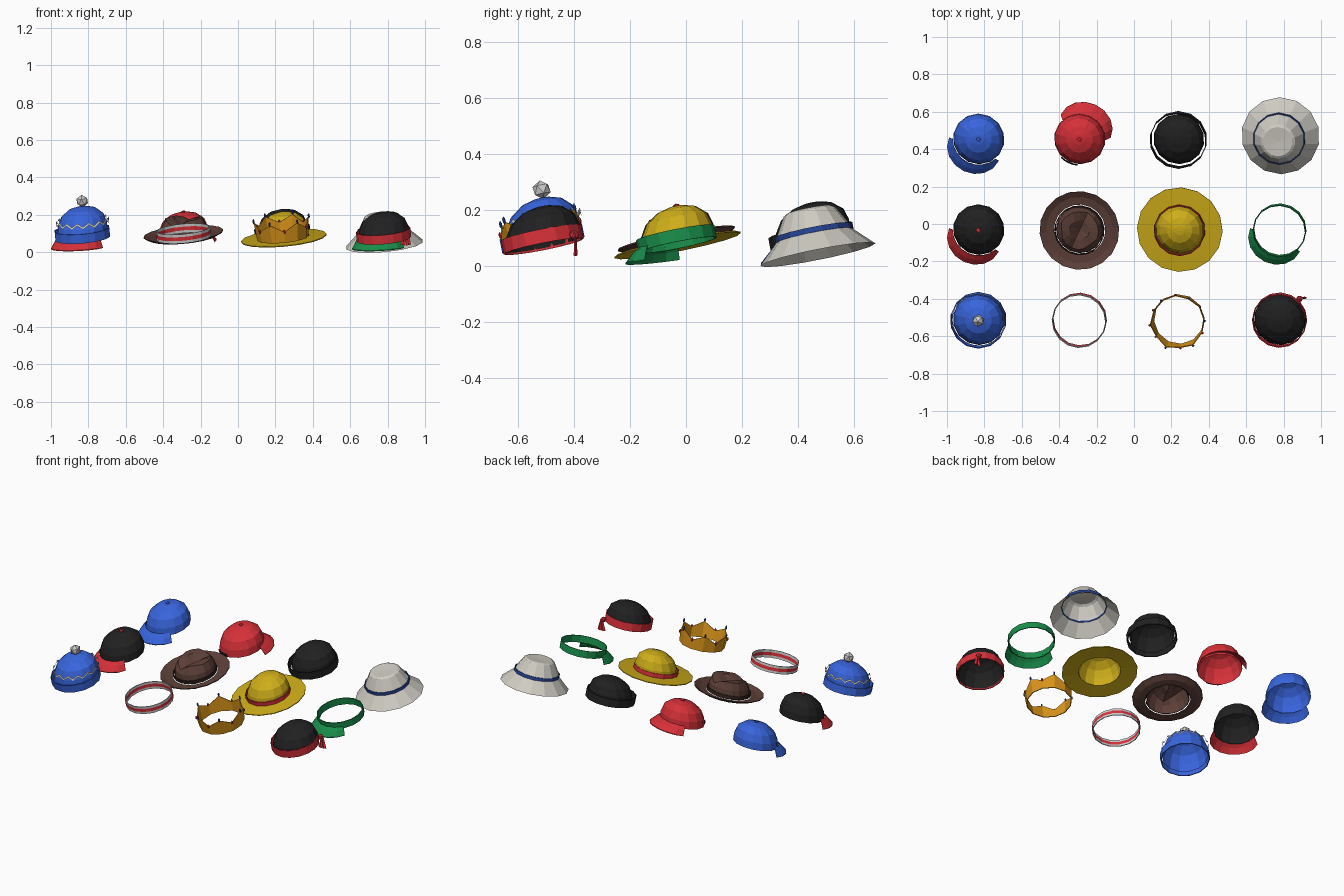
import bpy, bmesh
from math import sin, cos, pi, radians
from mathutils import Matrix, Vector

if "Cube" in bpy.data.objects:
    bpy.data.objects.remove(bpy.data.objects["Cube"])

COLORS = dict(blue=(.04, .13, .72), red=(.68, .03, .04), black=(.015, .015, .016),
              brown=(.11, .05, .04), gold=(.62, .42, .01), amber=(.7, .3, .01),
              green=(.01, .27, .07), white=(.8, .8, .8), cream=(.62, .6, .54),
              navy=(.02, .06, .32), darkbrown=(.03, .015, .01))
MATS = {}
for n, c in COLORS.items():
    MATS[n] = bpy.data.materials.new(n)
    MATS[n].diffuse_color = (*c, 1)


def place(x, y, z=.075):
    # every hat is turned and tipped towards its front
    return Matrix.Translation((x, y, z)) @ Matrix.Rotation(radians(-25), 4, 'Z') @ Matrix.Rotation(radians(12.3), 4, 'X')


def finish(name, bm, color, M):
    bmesh.ops.remove_doubles(bm, verts=bm.verts, dist=1e-5)
    bmesh.ops.recalc_face_normals(bm, faces=bm.faces)
    me = bpy.data.meshes.new(name)
    bm.to_mesh(me)
    bm.free()
    me.materials.append(MATS[color])
    ob = bpy.data.objects.new(name, me)
    ob.matrix_world = M
    bpy.context.collection.objects.link(ob)
    return ob


def lathe(name, prof, color, M, n=14, a0=0., a1=2 * pi, shear=0., closed=False, tweak=None):
    bm = bmesh.new()
    rows = []
    for i in range(n + 1):
        a = a0 + (a1 - a0) * i / n
        row = []
        for r, z in prof:
            p = Vector((r * sin(a), -r * cos(a) + shear * z, z))
            row.append(bm.verts.new(tweak(p) if tweak else p))
        rows.append(row)
    m = len(prof)
    for i in range(n):
        for j in range(m if closed else m - 1):
            k = (j + 1) % m
            q = [rows[i][j], rows[i + 1][j], rows[i + 1][k], rows[i][k]]
            if prof[j][0] == 0:
                q = [q[0], q[2], q[3]]
            elif prof[k][0] == 0:
                q = q[:3]
            bm.faces.new(q)
    if closed and a1 - a0 < 6.2:
        bm.faces.new(rows[0])
        bm.faces.new(rows[-1])
    return finish(name, bm, color, M)


def ring(name, r, z0, z1, color, M, t=.005, **kw):
    return lathe(name, [(r, z0), (r, z1), (r - t, z1), (r - t, z0)], color, M, closed=True, **kw)


def dome(name, r, h, color, M, z=0., shear=.18):
    prof = [(r * a, z + h * b) for a, b in ((1, 0), (.97, .33), (.83, .66), (.52, .9), (.2, .985), (0, 1))]
    return lathe(name, prof, color, M, shear=shear)


def ball(name, r, p, color, M, sub=1, s=(1, 1, 1)):
    bm = bmesh.new()
    bmesh.ops.create_icosphere(bm, subdivisions=sub, radius=r,
                               matrix=Matrix.Translation(p) @ Matrix.Diagonal((*s, 1)))
    return finish(name, bm, color, M)


def visor(name, color, M, back=False):
    # curved peak between the head circle and a longer outer arc
    bm = bmesh.new()
    rows, n = [], 8
    f = -1 if back else 1
    for i in range(n + 1):
        t = -1 + 2 * i / n
        a, b = t * radians(66), t * pi / 2
        inner = Vector((.138 * sin(a) * f, -.138 * cos(a) * f, .018))
        outer = Vector((.147 * sin(b) * f, (-.07 - .13 * cos(b)) * f, -.034 + .01 * cos(b)))
        mid = inner.lerp(outer, .5) + Vector((0, 0, .004))
        d = Vector((0, 0, -.005))
        rows.append([bm.verts.new(p) for p in (inner, mid, outer, outer + d, mid + d, inner + d)])
    for p, q in zip(rows, rows[1:]):
        for j in range(6):
            k = (j + 1) % 6
            bm.faces.new((p[j], q[j], q[k], p[k]))
    bm.faces.new(rows[0])
    bm.faces.new(rows[-1])
    return finish(name, bm, color, M)


X = (-.83, -.29, .24, .78)
Y = (.455, -.03, -.51)

# Peaked caps, the red one worn backwards
for label, x, y, c, pc, back in (('blue_cap', X[0], Y[0], 'blue', 'blue', False),
                                 ('black_cap', X[0], Y[1], 'black', 'red', False),
                                 ('red_cap', X[1], Y[0], 'red', 'red', True)):
    M = place(x, y)
    dome(label + '_crown', .138, .137, c, M)
    visor(label + '_peak', pc, M, back)
    ball(label + '_button', .014, (0, .025, .138), pc, M, s=(1, 1, .6))
ring('red_cap_strap', .143, 0, .018, 'black', place(X[1], Y[0]), n=4, a0=-.35, a1=.35)

# Round black hat with a turned-up cuff
M = place(X[2], Y[0])
dome('round_hat_crown', .137, .125, 'black', M, z=.025)
ring('round_hat_cuff', .153, .005, .055, 'black', M)

# Bucket hat
M = place(X[3], Y[0] + .01)
lathe('bucket_hat', [(.21, -.035), (.138, .035), (.132, .055), (.094, .122), (.08, .13), (0, .126)], 'cream', M)
ring('bucket_hat_band', .14, .035, .054, 'navy', M)


# Wide felt hat with a pinched crown
def pinch(p):
    if p.z > .07:
        p.z -= .035 * max(0, 1 - abs(p.x) / .06)
        p.x *= .85 if p.y < 0 else 1
    return p


M = place(X[1], Y[1])
lathe('felt_hat_crown', [(.128, .005), (.122, .06), (.105, .105), (.055, .11), (0, .1)], 'brown', M, n=16,
      shear=.12, tweak=pinch)
lathe('felt_hat_brim', [(.138, .006), (.18, .01), (.214, .026), (.214, .021), (.18, .004), (.138, 0)],
      'brown', M, n=18, closed=True)
ring('felt_hat_band', .134, .008, .03, 'darkbrown', M, n=18)

# Straw hat
M = place(X[2] + .005, Y[1])
lathe('straw_hat_brim', [(.128, .008), (.23, .003), (.23, -.002), (.128, .003)], 'gold', M, n=16, closed=True)
dome('straw_hat_crown', .132, .133, 'gold', M, z=.005)
ring('straw_hat_band', .138, .008, .034, 'red', M)

# Open sun visor
M = place(X[3], Y[1])
ring('sun_visor_band', .143, 0, .045, 'green', M, n=16)
visor('sun_visor_peak', 'green', M)

# Bobble hat with zigzag stripe
M = place(X[0], Y[2])
dome('bobble_hat_crown', .139, .145, 'blue', M, z=.022)
ring('bobble_hat_cuff', .15, 0, .05, 'blue', M)
ball('bobble', .034, (0, .035, .195), 'white', M)
bm = bmesh.new()
zz = []
for i in range(28):
    a = 2 * pi * i / 28
    z = .072 + (.02 if i % 2 else 0)
    zz.append([bm.verts.new((r * sin(a), -r * cos(a) + .18 * (z + h), z + h)) for r, h in ((.142, 0), (.139, .012))])
for i in range(28):
    p, q = zz[i], zz[(i + 1) % 28]
    bm.faces.new((p[0], q[0], q[1], p[1]))
finish('bobble_hat_zigzag', bm, 'white', M)

# Striped sweatband
M = place(X[1], Y[2])
for label, a, b, c in (('lower', 0, .015, 'white'), ('middle', .015, .035, 'red'), ('upper', .035, .05, 'white')):
    ring('sweatband_' + label, .146, a, b, c, M, n=16)

# Crown with jewels
M = place(X[2], Y[2])
bm = bmesh.new()
rows = []
for i in range(12):
    a = 2 * pi * i / 12
    h = .1 if i % 2 == 0 else .06
    rows.append([bm.verts.new((r * sin(a), -r * cos(a), z)) for r, z in
                 ((.138, 0), (.138 + .1 * h, h), (.133 + .1 * h, h), (.133, 0))])
    if i % 2 == 0:
        ball('crown_tip_jewel', .009, (.149 * sin(a), -.149 * cos(a), .106), 'navy', M, s=(.7, .7, 1.7))
    else:
        ball('crown_side_jewel', .009, (.145 * sin(a), -.145 * cos(a), .062), 'red', M, s=(.8, .8, 1.5))
for i in range(12):
    p, q = rows[i], rows[(i + 1) % 12]
    for j in range(4):
        k = (j + 1) % 4
        bm.faces.new((p[j], q[j], q[k], p[k]))
finish('crown', bm, 'amber', M)

# Head scarf with knot and tails
M = place(X[3], Y[2])
dome('scarf_crown', .14, .135, 'black', M, z=.002)
ring('scarf_band', .146, -.005, .045, 'red', M, n=16)
K = Matrix.Translation((.885, -.4, .11))
ball('scarf_knot', .019, (0, 0, 0), 'red', K)
for s in (-1, 1):
    bm = bmesh.new()
    bmesh.ops.create_cone(bm, cap_ends=True, segments=4, radius1=.014, radius2=.007, depth=.075,
                          matrix=Matrix.Translation((.012 + s * .008, .005, -.035)) @ Matrix.Rotation(s * -.2, 4, 'Y')
                          @ Matrix.Diagonal((1, .5, 1, 1)))
    finish('scarf_tail', bm, 'red', K)

for m in bpy.data.materials:
    if m.users and not m.is_grease_pencil:
        m.use_nodes = True
        m.node_tree.nodes["Principled BSDF"].inputs["Base Color"].default_value = m.diffuse_color
